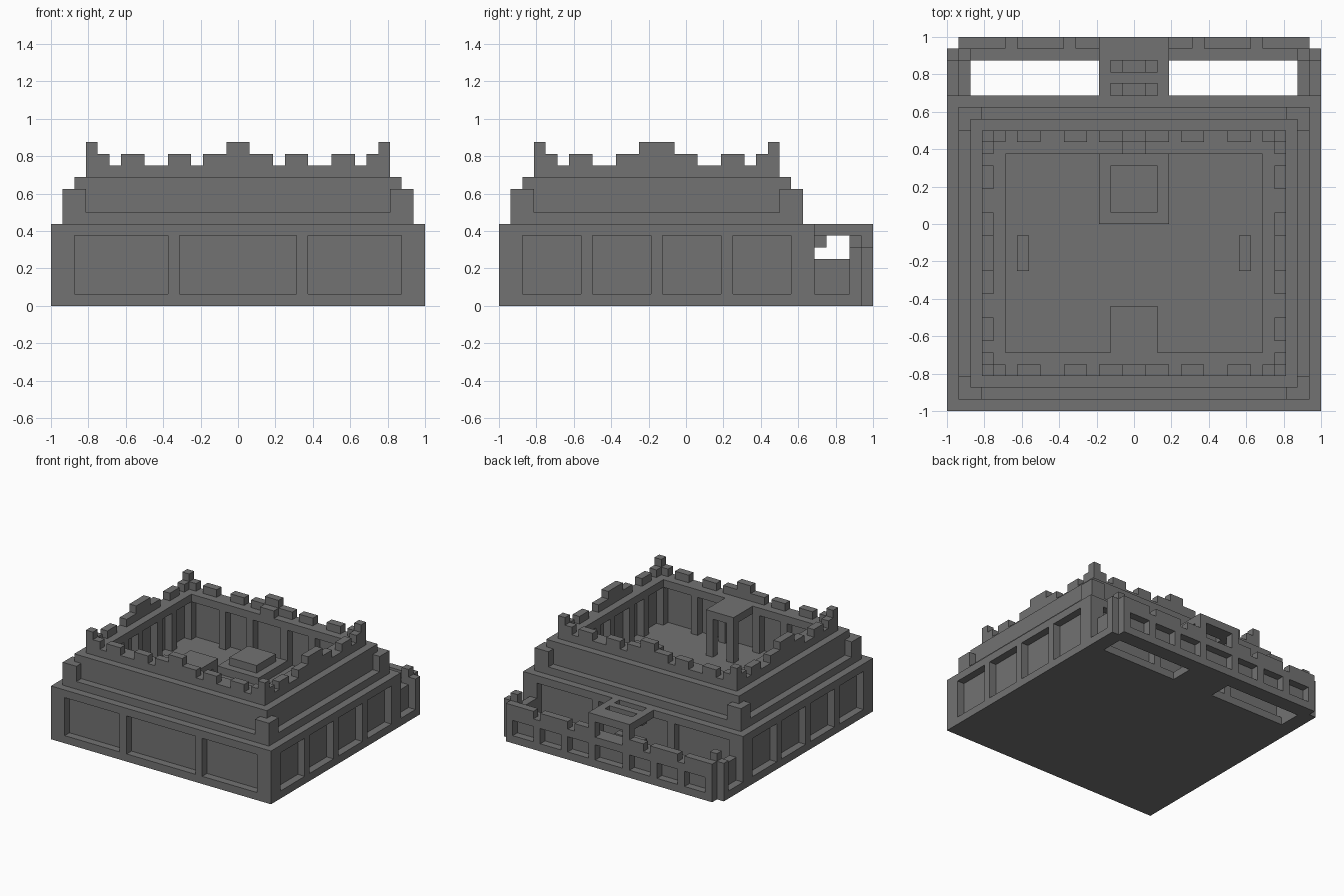
import bpy, bmesh
from mathutils import Matrix, Vector

U = 1 / 16  # every part sits on this block grid

cube = bpy.data.objects.get("Cube")
if cube:
    bpy.data.objects.remove(cube, do_unlink=True)

stone = bpy.data.materials.new("grey stone")
stone.use_nodes = True
colour = (0.17, 0.17, 0.17, 1)
stone.diffuse_color = colour
stone.node_tree.nodes["Principled BSDF"].inputs["Base Color"].default_value = colour


def part(name, boxes, mirror=False):
    """Join boxes (x0, x1, y0, y1, z0, z1), in blocks, into one object."""
    if mirror:
        boxes = boxes + [(-b[1], -b[0]) + tuple(b[2:]) for b in boxes]
    bm = bmesh.new()
    for x0, x1, y0, y1, z0, z1 in boxes:
        centre = Vector((x0 + x1, y0 + y1, z0 + z1)) * U / 2
        size = Vector((x1 - x0, y1 - y0, z1 - z0)) * U
        bmesh.ops.create_cube(bm, size=1, matrix=Matrix.Translation(centre) @ Matrix.Diagonal(size).to_4x4())
    mesh = bpy.data.meshes.new(name)
    bm.to_mesh(mesh)
    bm.free()
    mesh.materials.append(stone)
    obj = bpy.data.objects.new(name, mesh)
    bpy.context.collection.objects.link(obj)


def ring(outer, inner, z0, z1):
    """Rectangular wall; both half widths are centred on the keep."""
    f, b, fi, bi = -outer, outer - 5, -inner, inner - 5
    return [(-outer, outer, f, fi, z0, z1), (-outer, outer, bi, b, z0, z1),
            (-outer, -inner, fi, bi, z0, z1), (inner, outer, fi, bi, z0, z1)]


# Base with recessed panels
part("base_core", [(-15, 15, -15, 10, 0, 6)])
part("base_sill", [(-16, 16, -16, 11, 0, 1)])
part("base_cornice", ring(16, 12, 6, 7))
part("base_end_posts", [(a, b, y, y + 1, 1, 6) for a, b in ((14, 16), (5, 6)) for y in (-16, 10)], True)
part("base_side_posts", [(15, 16, a, b, 1, 6) for a, b in
                         ((-16, -14), (-9, -8), (-3, -2), (3, 4), (9, 11))], True)

# Stepped tiers around the courtyard
part("lower_tier", ring(15, 12, 7, 8))
part("middle_tier", ring(14, 12, 8, 11))
part("upper_wall", ring(13, 11, 11, 12))
part("tier_corners", [c for y, s in ((-15, -15), (9, 8)) for c in
                      ((13, 15, y, y + 1, 7, 10), (14, 15, s if s > 0 else -15, s + 2, 7, 10))], True)

# Battlements
ends = [(a, b, y, y + 1, 12, 13) for a, b in ((11, 13), (8, 10), (4, 6), (0, 3)) for y in (-13, 7)]
sides = [(12, 13, a, b, 12, 13) for a, b in ((-13, -11), (-10, -8), (-6, 1), (3, 5), (6, 8))]
part("merlons", ends + sides, True)
part("merlon_tops", [(12, 13, -13, -12, 13, 14), (12, 13, 7, 8, 13, 14),
                     (12, 13, -4, -1, 13, 14), (0, 1, -13, -12, 13, 14),
                     (0, 1, 7, 8, 13, 14), (0, 1, 6, 7, 12, 13)], True)

# Courtyard pilasters and furniture
part("inner_side_pilasters", [(11, 12, y, y + 1, 6, 11) for y in (-12, -8, -5, -1, 2, 6)], True)
part("inner_end_pilasters", [(x, x + 1, y, y + 1, 6, 11) for x in (2, 6) for y in (-12, 6)], True)
part("benches", [(9, 10, -4, -1, 6, 7)], True)
part("balcony", [(-2, 2, -11, -7, 11, 12)])
part("balcony_legs", [(1, 2, -8, -7, 6, 11)], True)
part("dais", [(-3, 3, 0, 6, 6, 7), (-2, 2, 1, 5, 7, 8)])

# Rear yard walls, open to the ground inside
part("yard_side_walls", [(14, 15, 11, 15, 0, 4), (15, 16, 11, 15, 0, 1),
                         (15, 16, 14, 15, 0, 4)], True)
part("yard_rear_wall", [(-15, 15, 14, 15, 0, 4), (-15, 15, 15, 16, 0, 1),
                        (-15, 15, 15, 16, 3, 4)])
part("yard_pilasters", [(a, b, 15, 16, 1, 3) for a, b in ((14, 15), (10, 11), (6, 7), (2, 3))], True)
part("yard_merlons", [(a, b, 15, 16, 4, 5) for a, b in ((11, 15), (6, 10), (3, 5))]
     + [(15, 16, 14, 15, 4, 5), (14, 15, 14, 15, 4, 6)], True)

# Rear gate with slotted roof
part("gate_floor", [(-3, 3, 11, 14, 0, 1), (-2, 2, 11, 12, 1, 3), (-1, 1, 13, 14, 1, 3)])
part("gate_roof", [(-3, -2, 11, 16, 6, 7), (2, 3, 11, 16, 6, 7),
                   (-2, 2, 12, 13, 6, 7), (-2, 2, 14, 16, 6, 7)])
part("gate_posts", [(2, 3, 15, 16, 4, 6), (1, 2, 11, 12, 5, 6)], True)
